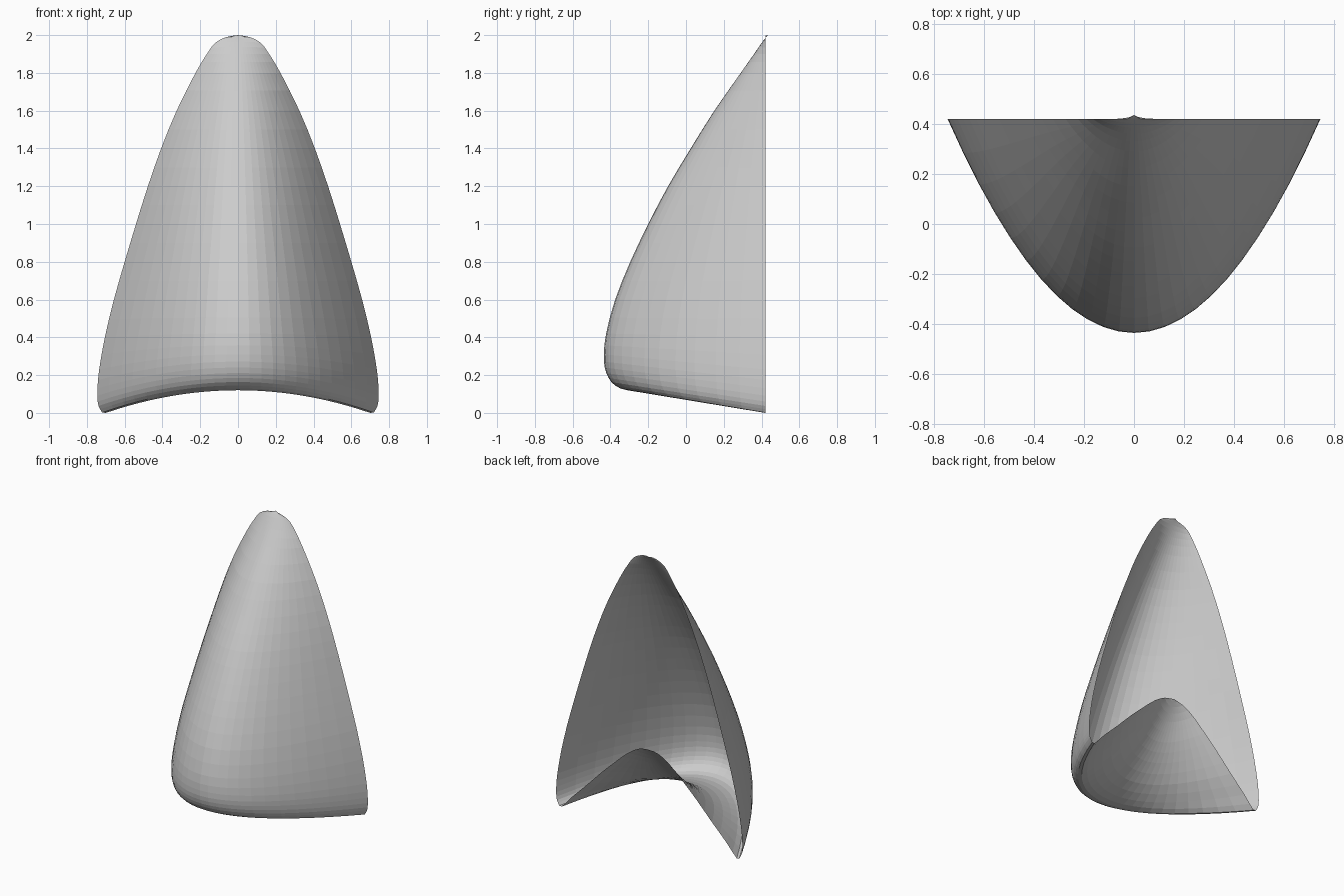
import bpy, bmesh

if "Cube" in bpy.data.objects:
    bpy.data.objects.remove(bpy.data.objects["Cube"])

BACK = 0.42   # plane of the open back
COLS = 24     # facets across the shell
STEPS = 2     # facets between two profile rows

# Each row: centre y, centre z, half width at the back rim, rim z
ROWS = [
    # sloping front, from the tip downwards
    (0.435, 2.00, 0.00, 2.00), (0.425, 1.99, 0.06, 1.99), (0.405, 1.965, 0.12, 1.96),
    (0.36, 1.90, 0.165, 1.90), (0.29, 1.80, 0.225, 1.80), (0.15, 1.60, 0.325, 1.60),
    (0.025, 1.40, 0.407, 1.40), (-0.095, 1.20, 0.477, 1.20), (-0.20, 1.00, 0.54, 1.00),
    (-0.295, 0.80, 0.60, 0.80), (-0.375, 0.60, 0.657, 0.60), (-0.423, 0.42, 0.705, 0.40),
    # rolled lower edge
    (-0.435, 0.31, 0.735, 0.23), (-0.43, 0.24, 0.744, 0.13), (-0.41, 0.185, 0.743, 0.06),
    (-0.375, 0.145, 0.73, 0.02), (-0.31, 0.12, 0.70, 0.00),
    # arched underside, rising to the back
    (-0.20, 0.13, 0.62, 0.09), (-0.05, 0.18, 0.50, 0.21), (0.10, 0.27, 0.38, 0.335),
    (0.22, 0.37, 0.27, 0.44), (0.32, 0.48, 0.17, 0.53), (0.39, 0.56, 0.08, 0.585),
    (0.425, 0.60, 0.00, 0.60),
]


def smooth_rows(rows, steps):
    """Catmull-Rom interpolation through the rows."""
    out = []
    last = len(rows) - 1
    for i in range(last):
        a, b, c, d = rows[max(i - 1, 0)], rows[i], rows[i + 1], rows[min(i + 2, last)]
        for k in range(steps):
            t = k / steps
            out.append([0.5 * (2 * q + (r - p) * t + (2 * p - 5 * q + 4 * r - s) * t * t
                               + (3 * q - p - 3 * r + s) * t ** 3)
                        for p, q, r, s in zip(a, b, c, d)])
    out.append(list(rows[last]))
    return out


# Shell: every row is a parabola from rim to rim around the front
bm = bmesh.new()
grid = []
for y, z, w, rim in smooth_rows(ROWS, STEPS):
    line = []
    for j in range(COLS + 1):
        s = 2 * j / COLS - 1
        line.append(bm.verts.new((w * s, y + (BACK - y) * s * s,
                                  max(0.0, z + (rim - z) * s * s)) if w > 0
                                 else (0, y, z)))
    grid.append(line)
for a, b in zip(grid, grid[1:]):
    for j in range(COLS):
        bm.faces.new((a[j], b[j], b[j + 1], a[j + 1]))
bmesh.ops.remove_doubles(bm, verts=bm.verts, dist=0.0005)

mesh = bpy.data.meshes.new("curved_shell")
bm.to_mesh(mesh)
bm.free()
shell = bpy.data.objects.new("curved_shell", mesh)
bpy.context.collection.objects.link(shell)

grey = bpy.data.materials.new("light grey")
grey.diffuse_color = (0.6, 0.6, 0.6, 1)
grey.use_nodes = True
grey.node_tree.nodes["Principled BSDF"].inputs["Base Color"].default_value = grey.diffuse_color
mesh.materials.append(grey)
